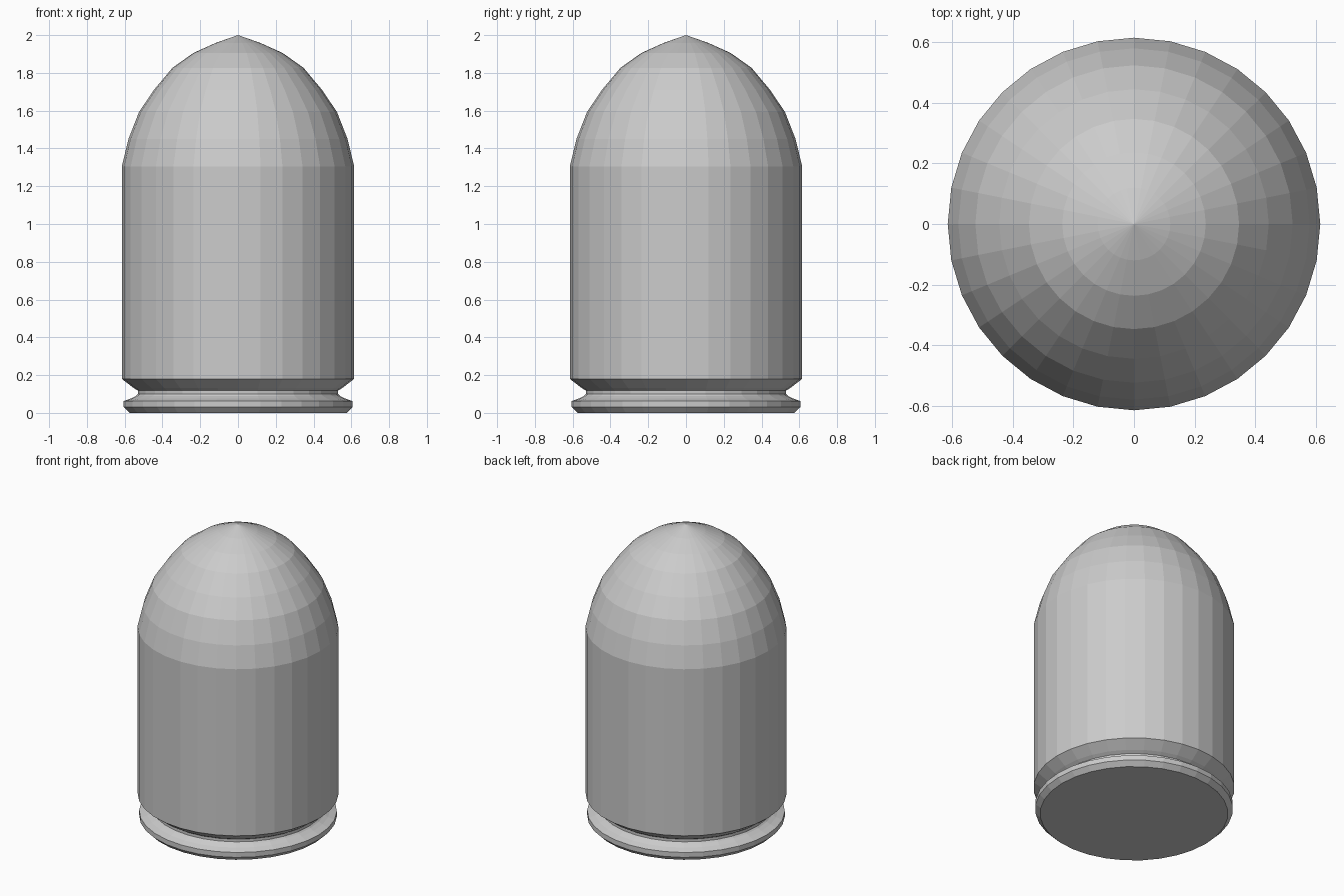
import bpy
import bmesh
import math

SIDES = 32

if "Cube" in bpy.data.objects:
    bpy.data.objects.remove(bpy.data.objects["Cube"], do_unlink=True)


def lathe(name, profile):
    """Spin a (radius, height) profile around z into a flat-shaded object."""
    bm = bmesh.new()
    verts = [bm.verts.new((r, 0, z)) for r, z in profile]
    edges = [bm.edges.new(pair) for pair in zip(verts, verts[1:])]
    bmesh.ops.spin(bm, geom=verts + edges, cent=(0, 0, 0), axis=(0, 0, 1),
                   angle=math.tau, steps=SIDES, use_merge=False)
    bmesh.ops.remove_doubles(bm, verts=bm.verts, dist=0.0005)
    bmesh.ops.recalc_face_normals(bm, faces=bm.faces)
    mesh = bpy.data.meshes.new(name)
    bm.to_mesh(mesh)
    bm.free()
    obj = bpy.data.objects.new(name, mesh)
    bpy.context.collection.objects.link(obj)
    return obj


# Casing: flat base, chamfered rim, extractor groove, straight wall
lathe("casing", [
    (0, 0), (0.575, 0), (0.605, 0.03), (0.605, 0.063), (0.565, 0.077),
    (0.54, 0.09), (0.53, 0.1), (0.53, 0.118), (0.553, 0.132),
    (0.615, 0.18), (0.615, 1.305),
])

# Nose: rounded dome closing to a shallow point
lathe("nose", [
    (0.615, 1.305), (0.58, 1.45), (0.524, 1.593), (0.445, 1.71),
    (0.347, 1.827), (0.237, 1.905), (0.12, 1.958), (0, 2),
])
